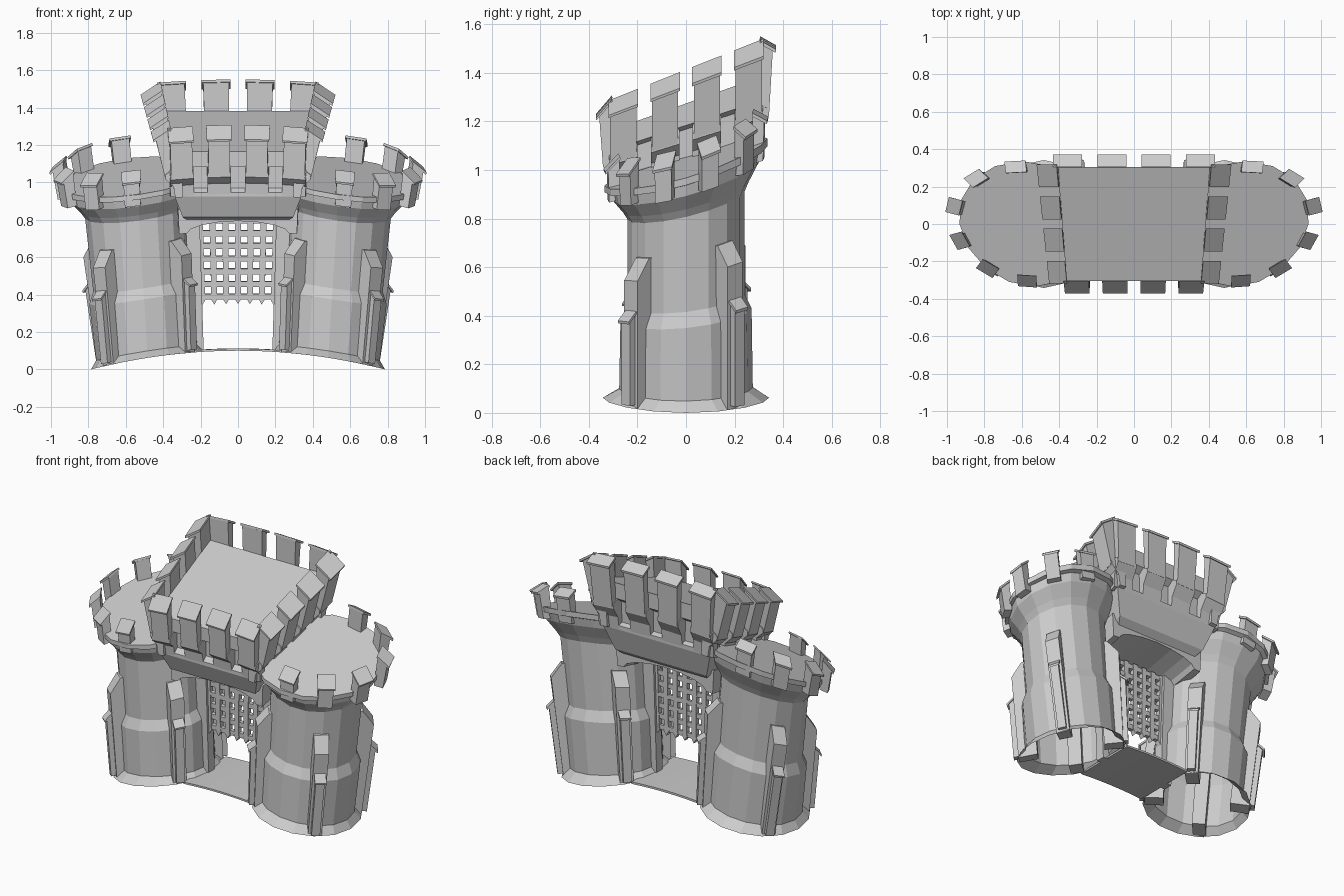
import bpy, bmesh
from math import radians, cos, sin, pi
from mathutils import Matrix, Vector

if "Cube" in bpy.data.objects:
    bpy.data.objects.remove(bpy.data.objects["Cube"])


def warp(v):
    # cartoon distortion: crowned ground, outward lean, taller and wider at the back
    x, y, z = v
    return Vector((x * (0.965 + 0.167 * z + 0.2 * y * z), y,
                   z * (1 + 0.3 * y) + 0.1 * (1 - (x / 0.815) ** 2)))


def finish(bm, name):
    bmesh.ops.recalc_face_normals(bm, faces=bm.faces)
    for v in bm.verts:
        v.co = warp(v.co)
    me = bpy.data.meshes.new(name)
    bm.to_mesh(me)
    bm.free()
    ob = bpy.data.objects.new(name, me)
    bpy.context.collection.objects.link(ob)
    return ob


def prism(bm, profile, width, angle=0, centre=(0, 0), along=0, ysquash=1):
    # (outward, z) profile extruded sideways, turned to face the given angle
    m = (Matrix.Translation((centre[0], centre[1], 0)) @ Matrix.Diagonal((1, ysquash, 1, 1))
         @ Matrix.Rotation(radians(angle), 4, 'Z'))
    rings = [[bm.verts.new(m @ Vector((r, along + s * width / 2, z))) for r, z in profile]
             for s in (-1, 1)]
    n = len(profile)
    bm.faces.new(rings[0])
    bm.faces.new(rings[1][::-1])
    for i in range(n):
        j = (i + 1) % n
        bm.faces.new((rings[0][i], rings[0][j], rings[1][j], rings[1][i]))


def loft(bm, loops, cap_start, cap_end):
    rings = [[bm.verts.new(p) for p in loop] for loop in loops]
    for a, b in zip(rings, rings[1:]):
        for i in range(len(a)):
            j = (i + 1) % len(a)
            bm.faces.new((a[i], a[j], b[j], b[i]))
    if cap_start:
        bm.faces.new(rings[0])
    if cap_end:
        bm.faces.new(rings[-1])


def box(x0, x1, z0, z1):
    return [(x0, z0), (x1, z0), (x1, z1), (x0, z1)]


def block(bm, r0, r1, r2, z0, z1, drop, width, **kw):
    # upright with a top sloping outward, plus a thin overhanging cap
    prism(bm, [(r0, z0), (r1, z0), (r2, z1 - drop), (r0, z1)], width, **kw)
    prism(bm, [(r0 - .004, z1 + .002), (r2 + .012, z1 - drop - .010),
               (r2 + .014, z1 - drop + .002), (r0 - .002, z1 + .014)], width + .014, **kw)


# --- round towers: x radius, y radius, height ---
TOWER = [(.315, .342, 0), (.28, .275, .04), (.278, .27, .34), (.25, .24, .40),
         (.245, .24, .79), (.263, .258, .825), (.305, .30, .89), (.31, .31, .935),
         (.328, .335, .94), (.328, .335, .97)]
for s, side in ((1, "right"), (-1, "left")):
    c = (s * .5, 0)
    face = lambda a: a if s > 0 else 180 - a

    bm = bmesh.new()
    loft(bm, [[(c[0] + rx * cos(2 * pi * i / 16), ry * sin(2 * pi * i / 16), z)
               for i in range(16)] for rx, ry, z in TOWER], False, True)
    finish(bm, side + "_tower")

    bm = bmesh.new()
    for a in (86, 53, 18, -17, -51, -85):
        block(bm, .312, .36, .365, .90, 1.08, .035, .08, angle=face(a), centre=c, ysquash=.89)
    finish(bm, side + "_tower_merlons")

    # two-stage buttresses on the diagonals
    bm = bmesh.new()
    for a in (40, 137, -46, -138):
        prism(bm, [(.2, 0), (.315, 0), (.315, .56), (.25, .64), (.2, .64)], .08,
              angle=face(a), centre=c)
        block(bm, .29, .345, .345, .015, .435, .045, .05, angle=face(a), centre=c)
    finish(bm, side + "_tower_buttresses")

    # gate jamb
    bm = bmesh.new()
    prism(bm, box(.19, .27, 0, .72), .06, angle=face(0))
    finish(bm, side + "_gate_jamb")

# --- threshold slab following the crowned ground ---
bm = bmesh.new()
xs = [-.24 + .08 * i for i in range(7)]
prism(bm, [(x, 0) for x in xs] + [(x, .012) for x in reversed(xs)], .42)
finish(bm, "threshold")

# --- arched lintel over the gate ---
bm = bmesh.new()
arc = [(.26 * cos(pi * i / 8), .68 + .06 * sin(pi * i / 8)) for i in range(9)]
prism(bm, [(-.3, .68), (-.3, .82), (.3, .82), (.3, .68)] + arc, .42)
finish(bm, "gate_arch")

# --- portcullis ---
bm = bmesh.new()
for i in range(-3, 4):
    x = i * .063
    prism(bm, [(x - .015, .72), (x - .015, .285), (x - .02, .285), (x, .25), (x + .02, .285),
               (x + .015, .285), (x + .015, .72)], .03)
for i in range(7):
    z = .295 + i * .068
    prism(bm, box(-.205, .205, z - .015, z + .015), .022)
finish(bm, "portcullis")

# --- gatehouse body: flared base, recessed neck, jettied parapet band, flat roof ---
BODY = [(.26, .21, .76), (.28, .25, .785), (.318, .295, .92), (.318, .295, .945),
        (.29, .265, .96), (.29, .265, 1.08), (.33, .305, 1.10), (.33, .305, 1.19)]
bm = bmesh.new()
loft(bm, [[(hx, hy, z), (-hx, hy, z), (-hx, -hy, z), (hx, -hy, z)] for hx, hy, z in BODY],
     True, True)
finish(bm, "gatehouse_body")

# --- gatehouse merlons and the wide corbels that carry them ---
merlons, corbels = bmesh.new(), bmesh.new()
for a in (0, 90, 180, -90):
    flank = a in (0, 180)
    inner, lean = (.328, .072) if flank else (.307, .05)
    spots = (-.258, -.086, .086, .258) if flank else (-.28, -.093, .093, .28)
    for t in spots:
        block(merlons, inner, inner + .035, inner + lean, 1.04, 1.315, .045, .108,
              angle=a, along=t)
        prism(corbels, [(inner - .05, .92), (inner - .012, .92), (inner - .005, .985),
                        (inner + .034, 1.035), (inner + .034, 1.06), (inner - .05, 1.12)],
              .118, angle=a, along=t)
finish(merlons, "gatehouse_merlons")
finish(corbels, "gatehouse_corbels")
